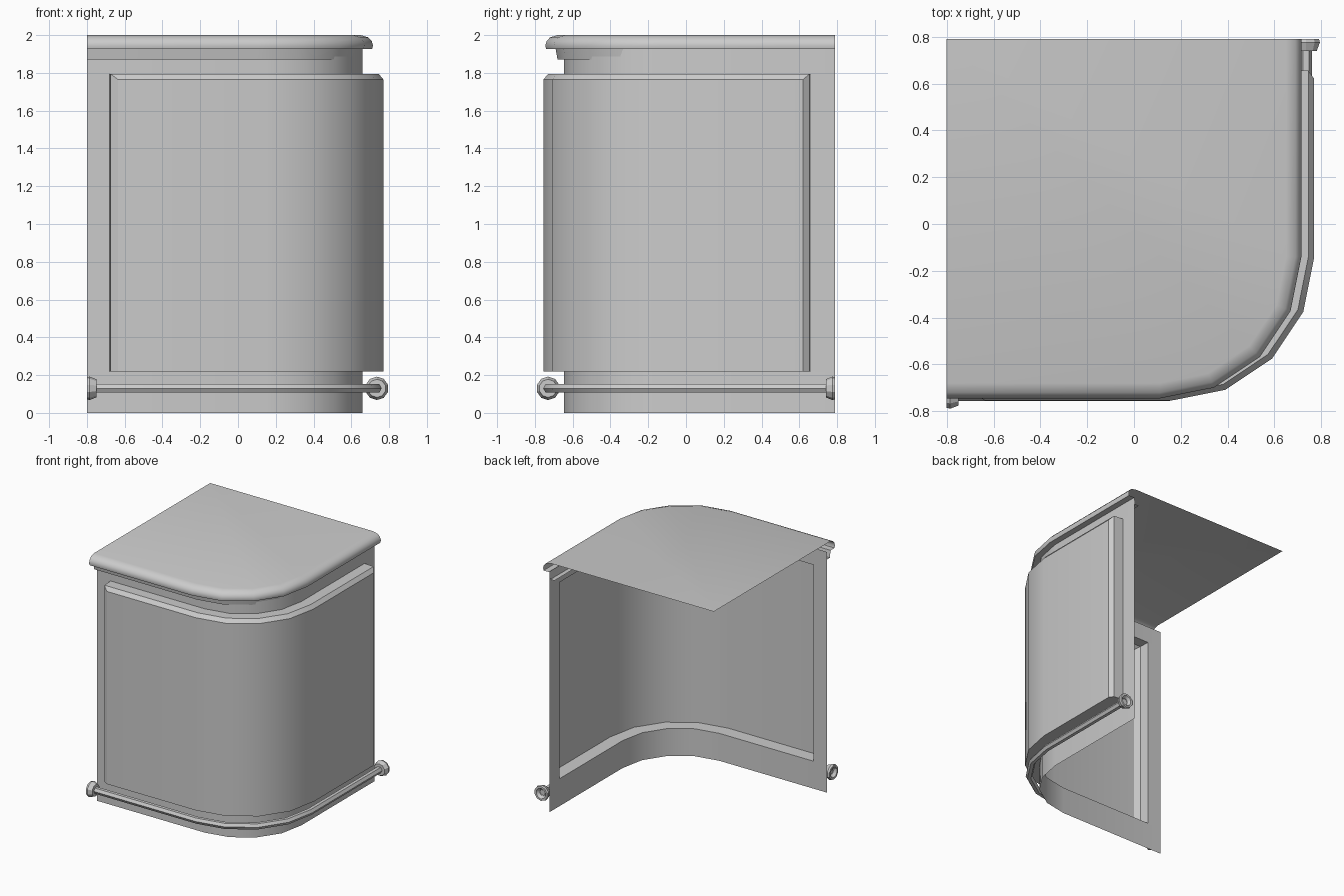
import bpy
import math
from mathutils import Vector

cube = bpy.data.objects.get("Cube")
if cube:
    bpy.data.objects.remove(cube, do_unlink=True)

LEFT, BACK = -0.8, 0.79      # open ends of the corner unit
BODY = (0.155, -0.14)        # centre of the rounded corner
LID = (0.11, -0.14)
RAIL = (0.15, -0.145)

grey = bpy.data.materials.new("plain grey")
grey.use_nodes = True
colour = (0.6, 0.6, 0.6, 1)
grey.diffuse_color = colour
grey.node_tree.nodes["Principled BSDF"].inputs["Base Color"].default_value = colour


def make(name, verts, faces):
    mesh = bpy.data.meshes.new(name)
    mesh.from_pydata(verts, [], faces)
    mesh.materials.append(grey)
    obj = bpy.data.objects.new(name, mesh)
    bpy.context.collection.objects.link(obj)
    bpy.ops.object.select_all(action='DESELECT')
    obj.select_set(True)
    bpy.context.view_layer.objects.active = obj
    bpy.ops.object.shade_smooth_by_angle(angle=math.radians(32))
    return obj


def corner_path(centre, r, z, start=LEFT, end=BACK):
    """Front run, quarter turn in four steps, side run."""
    cx, cy = centre
    pts = [(start, cy - r, z)]
    for i in range(5):
        a = math.radians(-90 + 22.5 * i)
        pts.append((cx + r * math.cos(a), cy + r * math.sin(a), z))
    return pts + [(cx + r, end, z)]


def loft(rows, closed=False):
    """Join equally long rows, listed upward on the outside."""
    n = len(rows[0])
    verts = [p for row in rows for p in row]
    faces = []
    for k in range(len(rows) if closed else len(rows) - 1):
        a, b = k * n, (k + 1) % len(rows) * n
        faces += [(a + i, a + i + 1, b + i + 1, b + i) for i in range(n - 1)]
    return verts, faces


# Wall sheet around the panel opening
P0, P1, LOW, HIGH = -0.68, 0.66, 0.22, 1.795
R = 0.505
for name, z0, z1 in (("wall_base", 0, LOW), ("wall_top", HIGH, 1.93)):
    make(name, *loft([corner_path(BODY, R, z) for z in (z0, z1)]))
fy, sx = BODY[1] - R, BODY[0] + R
for name, p, q in (("wall_right_strip", (LEFT, fy), (P0, fy)),
                   ("wall_left_strip", (sx, P1), (sx, BACK))):
    make(name, [(*p, LOW), (*q, LOW), (*q, HIGH), (*p, HIGH)], [(0, 1, 2, 3)])

# Raised hollow panel: radius, start, end, top height of each step outward
steps = [(R, P0, P1, HIGH), (0.59, -0.675, 0.655, HIGH), (0.615, -0.635, 0.62, 1.765)]
lows = [corner_path(BODY, r, LOW, s, e) for r, s, e, t in steps]
tops = [corner_path(BODY, r, t, s, e) for r, s, e, t in steps]
rows = lows + tops[::-1]
verts, faces = loft(rows)
n, last = len(rows[0]), len(rows) - 1
for k in range(len(steps) - 1):
    a, b, c, d = (j * n for j in (k, k + 1, last - k - 1, last - k))
    e = n - 1
    faces += [(a, b, c, d), (b + e, a + e, d + e, c + e)]
make("curved_panel", verts, faces)

# Worktop with rounded lip and the moulding under it
lip = [(0.505, 1.87), (0.54, 1.87), (0.55, 1.926), (0.6, 1.926), (0.605, 1.945),
       (0.598, 1.968), (0.58, 1.988), (0.54, 2.0)]
verts, faces = loft([corner_path(LID, r, z) for r, z in lip])
verts.append((LEFT, BACK, 2.0))
faces.append(tuple(range(len(verts) - 1 - n, len(verts))))
make("worktop", verts, faces)

# Six-sided foot rail
RR, RZ, TUBE = 0.585, 0.13, 0.026
ring = [math.radians(-60 + 60 * i) for i in range(6)]
make("foot_rail", *loft([corner_path(RAIL, RR + TUBE * math.cos(a), RZ + TUBE * math.sin(a),
                                     LEFT + 0.02, BACK - 0.02) for a in ring], closed=True))


# Flared end caps, hollow on the outside
def end_cap(name, origin, out, side, sides=10):
    o, d, u, w = Vector(origin), Vector(out), Vector(side), Vector((0, 0, 1))
    if d.cross(u).dot(w) < 0:
        u = -u
    profile = [(0.0, 0.02), (0.0, 0.048), (0.035, 0.062), (0.05, 0.058),
               (0.05, 0.042), (0.025, 0.025), (0.025, 0.0)]
    rows = []
    for t, r in profile:
        angles = [2 * math.pi * (i + 0.5) / sides for i in range(sides + 1)]
        rows.append([tuple(o + d * t + (u * math.cos(a) + w * math.sin(a)) * r) for a in angles])
    make(name, *loft(rows))


end_cap("rail_cap_right", (LEFT + 0.05, RAIL[1] - RR, RZ), (-1, 0, 0), (0, 1, 0))
end_cap("rail_cap_left", (RAIL[0] + RR, BACK - 0.05, RZ), (0, 1, 0), (1, 0, 0))
